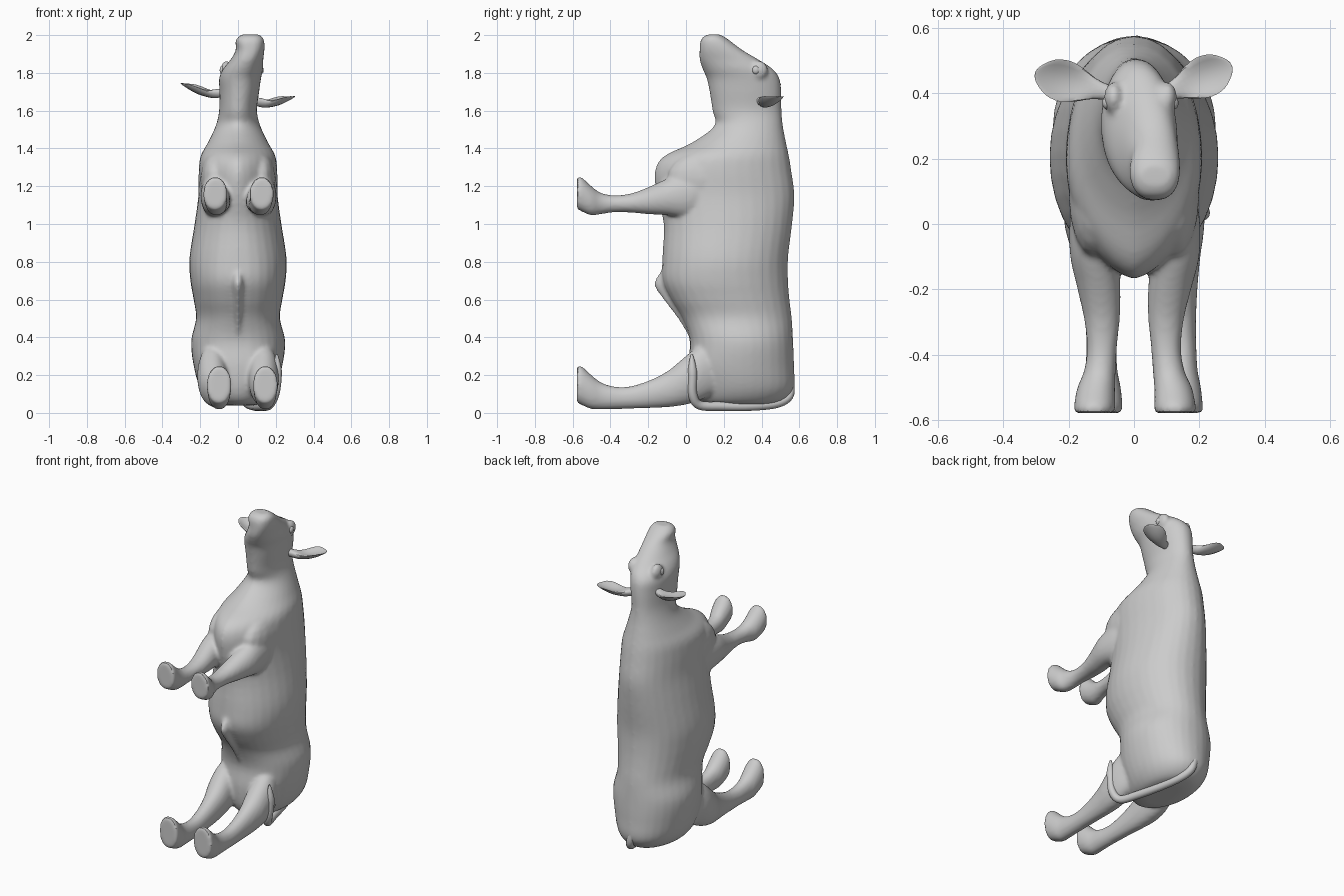
import bpy, bmesh, math
from mathutils import Vector

grey = bpy.data.materials.new("grey hide")
grey.diffuse_color = (0.6, 0.6, 0.6, 1)


def spline(rows, steps):
    """Catmull-Rom interpolation of equal-length rows."""
    out = []
    for i in range(len(rows) - 1):
        p = [rows[max(0, min(len(rows) - 1, i + k))] for k in (-1, 0, 1, 2)]
        for s in range(steps):
            t = s / steps
            out.append([0.5 * (2 * b + (c - a) * t + (2 * a - 5 * b + 4 * c - d) * t * t
                               + (3 * b - a - 3 * c + d) * t ** 3) for a, b, c, d in zip(*p)])
    return out + [list(rows[-1])]


def make(name, bm):
    bmesh.ops.recalc_face_normals(bm, faces=bm.faces)
    me = bpy.data.meshes.new(name)
    bm.to_mesh(me)
    bm.free()
    me.materials.append(grey)
    ob = bpy.data.objects.new(name, me)
    bpy.context.collection.objects.link(ob)
    return ob


def skin(name, rings):
    bm = bmesh.new()
    loops = [[bm.verts.new(p) for p in r] for r in rings]
    n = len(loops[0])
    for a, b in zip(loops, loops[1:]):
        for i in range(n):
            bm.faces.new((a[i], a[(i + 1) % n], b[(i + 1) % n], b[i]))
    bm.faces.new(loops[0])
    bm.faces.new(loops[-1])
    return make(name, bm)


def loft(name, rows, axis, n=32, steps=4):
    """Rows: position on axis, x range, cross range, pinch of the low end."""
    rings = []
    for t, x0, x1, s0, s1, pinch in spline(rows, steps):
        ring = []
        for i in range(n):
            a = 2 * math.pi * i / n
            sn, cs = math.sin(a), math.cos(a)
            p = pinch if cs < 0 else 0.95
            x = (x0 + x1) / 2 + (x1 - x0) / 2 * math.copysign(abs(sn) ** p, sn)
            s = (s0 + s1) / 2 + (s1 - s0) / 2 * cs
            ring.append((x, s, t) if axis == 'z' else (x, t, s))
        rings.append(ring)
    return skin(name, rings)


def blob(name, loc, size):
    bm = bmesh.new()
    bmesh.ops.create_uvsphere(bm, u_segments=16, v_segments=10, radius=1)
    for v in bm.verts:
        v.co = Vector([c * s + l for c, s, l in zip(v.co, size, loc)])
    return make(name, bm)


# Torso, neck and head, from rump up to muzzle
body = loft("body", [
    (0.04, -0.07, 0.09, 0.14, 0.42, 1), (0.06, -0.14, 0.15, 0.06, 0.51, 1),
    (0.13, -0.20, 0.20, 0.02, 0.57, 1), (0.25, -0.235, 0.235, 0.01, 0.572, 0.8),
    (0.38, -0.248, 0.25, 0.02, 0.567, 0.8), (0.50, -0.222, 0.222, -0.02, 0.56, 0.8),
    (0.60, -0.235, 0.235, -0.08, 0.548, 0.8), (0.70, -0.252, 0.252, -0.125, 0.54, 0.85),
    (0.82, -0.257, 0.257, -0.125, 0.54, 0.9), (1.00, -0.23, 0.23, -0.118, 0.562, 1),
    (1.15, -0.21, 0.21, -0.155, 0.574, 1.2), (1.28, -0.208, 0.208, -0.165, 0.558, 1.3),
    (1.36, -0.198, 0.198, -0.115, 0.545, 1.3), (1.43, -0.16, 0.16, 0.03, 0.53, 1.2),
    (1.52, -0.118, 0.118, 0.15, 0.513, 1.2), (1.60, -0.10, 0.10, 0.14, 0.506, 1),
    (1.70, -0.098, 0.112, 0.125, 0.505, 0.9), (1.77, -0.10, 0.122, 0.11, 0.495, 0.9),
    (1.82, -0.08, 0.132, 0.088, 0.46, 0.9), (1.87, -0.04, 0.134, 0.072, 0.385, 0.85),
    (1.92, -0.012, 0.14, 0.072, 0.30, 0.75), (1.965, -0.014, 0.14, 0.076, 0.24, 0.7),
    (1.99, 0.0, 0.13, 0.09, 0.205, 0.75), (2.003, 0.02, 0.11, 0.115, 0.18, 0.9)], 'z')

parts = [body]
# Legs, from hoof to the shoulder or hip
for name, side, cx in (("left", -1, -0.12), ("right", 1, 0.125)):
    rows = [(-0.578, 0, 0.064, 1.08, 1.25), (-0.55, 0, 0.063, 1.065, 1.245), (-0.50, 0.2, 0.058, 1.045, 1.20),
            (-0.45, 0.7, 0.049, 1.052, 1.165), (-0.38, 1, 0.046, 1.062, 1.152), (-0.29, 1, 0.055, 1.060, 1.162),
            (-0.20, 0.6, 0.066, 1.052, 1.195), (-0.10, 0, 0.075, 1.046, 1.24), (0.0, 0, 0.077, 1.033, 1.27),
            (0.08, 0, 0.065, 1.05, 1.28), (0.16, 0, 0.03, 1.10, 1.26)]
    rows = [(y, cx + (side * 0.098 - cx) * k, w, a, b) for y, k, w, a, b in rows]
    parts.append(loft(name + "_front_leg",
                      [(y, c - w, c + w, a, b, 0.9) for y, c, w, a, b in rows], 'y', 24))
    hx = -0.10 if side < 0 else 0.145
    rows = [(-0.578, 0, 0.065, 0.055, 0.25), (-0.55, 0, 0.065, 0.04, 0.245), (-0.50, 0, 0.06, 0.02, 0.20),
            (-0.45, 0, 0.05, 0.018, 0.162), (-0.38, 0, 0.046, 0.02, 0.14), (-0.30, 0.1, 0.046, 0.022, 0.14),
            (-0.20, 0.3, 0.052, 0.025, 0.17), (-0.10, 0.6, 0.064, 0.03, 0.22), (-0.02, 0.9, 0.078, 0.04, 0.285),
            (0.06, 1, 0.08, 0.06, 0.35), (0.14, 1, 0.06, 0.10, 0.38)]
    rows = [(y, hx + (side * 0.135 - hx) * k, w, a, b) for y, k, w, a, b in rows]
    parts.append(loft(name + "_hind_leg",
                      [(y, c - w, c + w, a, b, 0.9) for y, c, w, a, b in rows], 'y', 24))
    # Shoulder muscle, brow and nostril
    parts.append(blob(name + "_shoulder", (side * 0.125, 0.09, 1.24), (0.075, 0.19, 0.14)))
    parts.append(blob(name + "_brow", (0.02 + side * 0.082, 0.385, 1.815), (0.03, 0.05, 0.05)))
    parts.append(blob(name + "_nostril", (0.065 + side * 0.045, 0.165, 1.97), (0.022, 0.028, 0.024)))

# Sheath ridge under the belly
parts.append(loft("sheath", [
    (0.38, -0.015, 0.015, 0.03, 0.10, 0.9), (0.50, -0.022, 0.022, -0.045, 0.08, 0.9),
    (0.60, -0.026, 0.026, -0.12, 0.03, 0.9), (0.67, -0.03, 0.03, -0.166, 0.0, 0.9),
    (0.71, -0.032, 0.032, -0.16, 0.0, 0.9), (0.76, -0.03, 0.03, -0.125, 0.0, 0.9)], 'z', 16))

# Fuse the hide into one smooth skin
bpy.ops.object.select_all(action='DESELECT')
for ob in parts:
    ob.select_set(True)
bpy.context.view_layer.objects.active = body
bpy.ops.object.join()
m = body.modifiers.new("fuse", 'REMESH')
m.mode = 'VOXEL'
m.voxel_size = 0.011
m = body.modifiers.new("relax", 'SMOOTH')
m.factor, m.iterations = 0.5, 6
for m in ("fuse", "relax"):
    bpy.ops.object.modifier_apply(modifier=m)
smooth = [body]

# Ears: cupped leaves, root to tip
for name, root, tip in (("left_ear", (-0.075, 0.40, 1.695), (-0.302, 0.46, 1.745)),
                        ("right_ear", (0.09, 0.395, 1.65), (0.298, 0.485, 1.675))):
    root, tip = Vector(root), Vector(tip)
    along = (tip - root).normalized()
    thick = (Vector((0, 0, 1)) - along * along.z).normalized()
    wide = along.cross(thick)
    wide *= 1 if wide.y > 0 else -1
    rings = []
    for t, w, h in spline([(0, 0.022, 0.024), (0.2, 0.032, 0.024), (0.4, 0.052, 0.016), (0.6, 0.064, 0.011),
                           (0.8, 0.056, 0.007), (0.95, 0.028, 0.004), (1, 0.008, 0.002)], 3):
        c = root.lerp(tip, t) - thick * 0.026 * math.sin(math.pi * t)
        rings.append([c + wide * w * math.cos(a) + thick * (h * math.sin(a) + 7 * w * w * math.cos(a) ** 2)
                      for a in (2 * math.pi * i / 16 for i in range(16))])
    smooth.append(skin(name, rings))

# Eyes
for name, x in (("left_eye", -0.083), ("right_eye", 0.122)):
    smooth.append(blob(name, (x, 0.37, 1.815), (0.014, 0.02, 0.022)))

# Tail wrapping under the rump and up the right flank
path = spline([(0, 0.55, 0.16), (0.02, 0.545, 0.09), (0.05, 0.48, 0.05), (0.09, 0.34, 0.035),
               (0.13, 0.18, 0.035), (0.165, 0.07, 0.042), (0.195, 0.035, 0.10),
               (0.208, 0.035, 0.20), (0.205, 0.03, 0.31)], 5)
rings = []
for i, p in enumerate(path):
    d = (Vector(path[min(i + 1, len(path) - 1)]) - Vector(path[max(i - 1, 0)])).normalized()
    u = d.cross(Vector((1, 0, 0))).normalized()
    v = d.cross(u)
    r = 0.024 if i < len(path) - 4 else 0.005 * (len(path) - i)
    rings.append([Vector(p) + u * r * math.cos(a) + v * r * math.sin(a)
                  for a in (2 * math.pi * k / 12 for k in range(12))])
smooth.append(skin("tail", rings))

for ob in smooth:
    bpy.ops.object.select_all(action='DESELECT')
    ob.select_set(True)
    bpy.context.view_layer.objects.active = ob
    bpy.ops.object.shade_smooth_by_angle(angle=math.radians(40))
